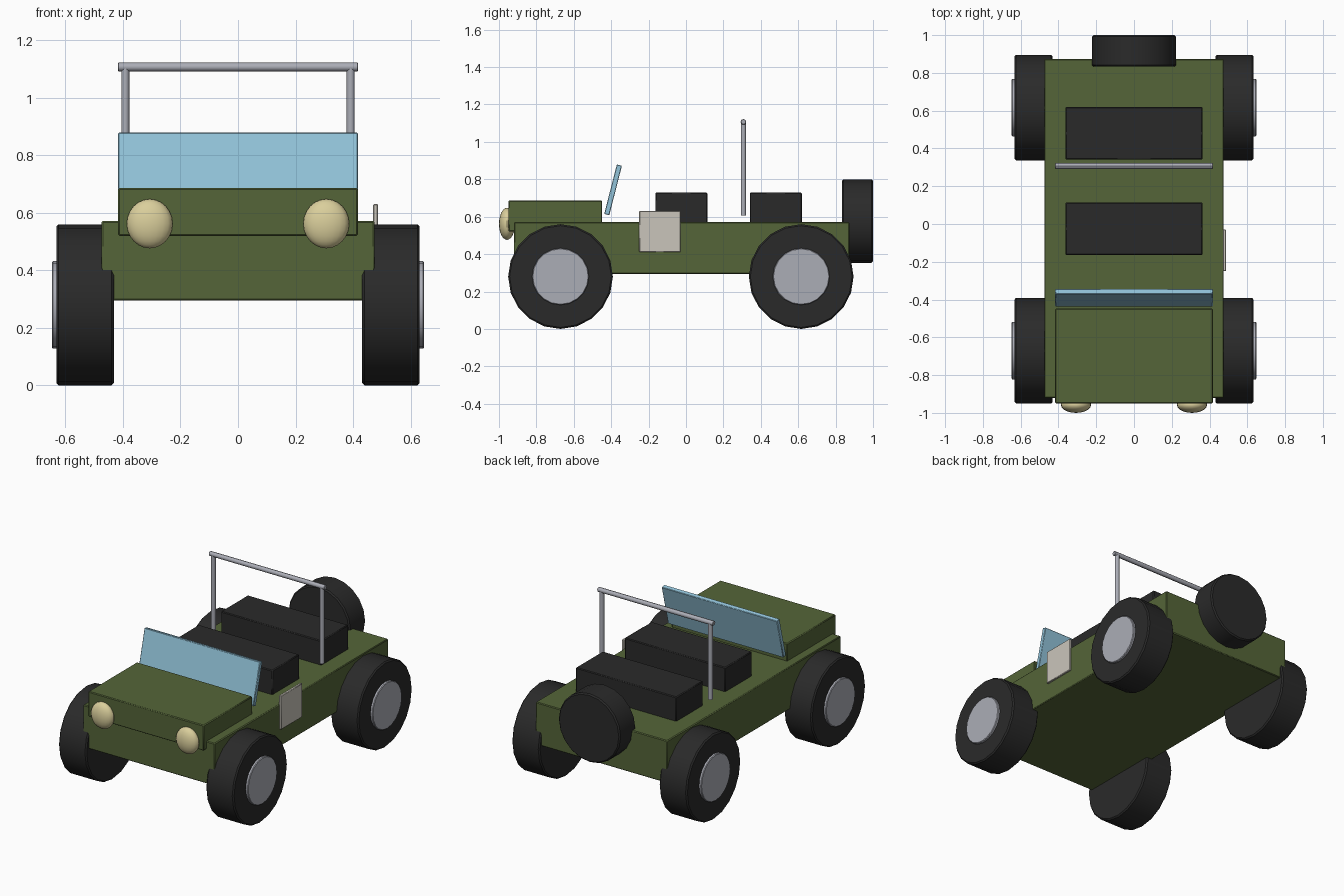
import bpy
from math import pi, radians

old = bpy.data.objects.get("Cube")
if old:
    bpy.data.objects.remove(old, do_unlink=True)


def material(name, rgb):
    m = bpy.data.materials.new(name)
    m.use_nodes = True
    m.diffuse_color = (*rgb, 1)
    m.node_tree.nodes["Principled BSDF"].inputs["Base Color"].default_value = (*rgb, 1)
    return m


olive = material("olive_paint", (0.09, 0.13, 0.04))
rubber = material("black_rubber", (0.023, 0.023, 0.023))
steel = material("grey_steel", (0.41, 0.42, 0.47))
glass = material("pale_blue_glass", (0.29, 0.55, 0.70))
lamp = material("warm_lamp", (0.70, 0.62, 0.33))
cream = material("cream_panel", (0.59, 0.56, 0.50))


def finish(name, mat, bevel=0.0):
    """Name, colour, bevel and shade the active object."""
    ob = bpy.context.object
    ob.name = ob.data.name = name
    ob.data.materials.append(mat)
    bpy.ops.object.transform_apply(location=False, rotation=False, scale=True)
    if bevel:
        b = ob.modifiers.new("soft_edge", "BEVEL")
        b.width = bevel
        b.limit_method = "ANGLE"
        b.angle_limit = radians(40)
    bpy.ops.object.shade_smooth_by_angle(angle=radians(30))
    return ob


def box(name, mat, xs, ys, zs, bevel=0.005, tilt=0.0):
    """Box between the low and high value of each axis, tilted about x."""
    spans = (xs, ys, zs)
    bpy.ops.mesh.primitive_cube_add(
        size=1, location=[(a + b) / 2 for a, b in spans], rotation=(tilt, 0, 0))
    bpy.context.object.scale = [b - a for a, b in spans]
    return finish(name, mat, bevel)


def cylinder(name, mat, centre, radius, length, axis, sides=20, bevel=0.008):
    turn = {"x": (0, pi / 2, 0), "y": (pi / 2, 0, 0), "z": (0, 0, 0)}[axis]
    bpy.ops.mesh.primitive_cylinder_add(
        vertices=sides, radius=radius, depth=length, location=centre, rotation=turn)
    return finish(name, mat, bevel)


# Body and bonnet
box("body", olive, (-0.475, 0.475), (-0.92, 0.873), (0.295, 0.572))
box("bonnet", olive, (-0.417, 0.417), (-0.95, -0.448), (0.52, 0.686))

# Windscreen leaning back
box("windscreen", glass, (-0.417, 0.417), (-0.404, -0.376), (0.607, 0.88),
    bevel=0.003, tilt=-0.25)

# Bench seats
for name, y in (("front_seat", -0.025), ("rear_seat", 0.48)):
    box(name, rubber, (-0.363, 0.363), (y - 0.139, y + 0.139), (0.55, 0.73))

# Panel on the left flank
box("side_panel", cream, (0.47, 0.487), (-0.25, -0.03), (0.41, 0.63), bevel=0.003)

# Roll bar, wheels and headlights, mirrored left and right
cylinder("roll_bar_top", steel, (0, 0.307, 1.107), 0.015, 0.836, "x", 12, 0.003)
for side, s in (("left", 1), ("right", -1)):
    cylinder(f"roll_bar_post_{side}", steel, (s * 0.392, 0.307, 0.857),
             0.014, 0.5, "z", 12, 0.0)
    for end, y in (("front", -0.671), ("rear", 0.616)):
        cylinder(f"{end}_{side}_tyre", rubber, (s * 0.532, y, 0.28), 0.28, 0.2, "x")
        cylinder(f"{end}_{side}_hub", steel, (s * 0.6, y, 0.28), 0.152, 0.095, "x",
                 bevel=0.004)
    bpy.ops.mesh.primitive_uv_sphere_add(
        segments=20, ring_count=12, radius=0.084, location=(s * 0.307, -0.957, 0.562))
    bpy.context.object.scale = (0.95, 0.51, 1.02)
    finish(f"headlight_{side}", lamp)

# Spare wheel on the tail
cylinder("spare_wheel", rubber, (0, 0.917, 0.576), 0.223, 0.166, "y")
